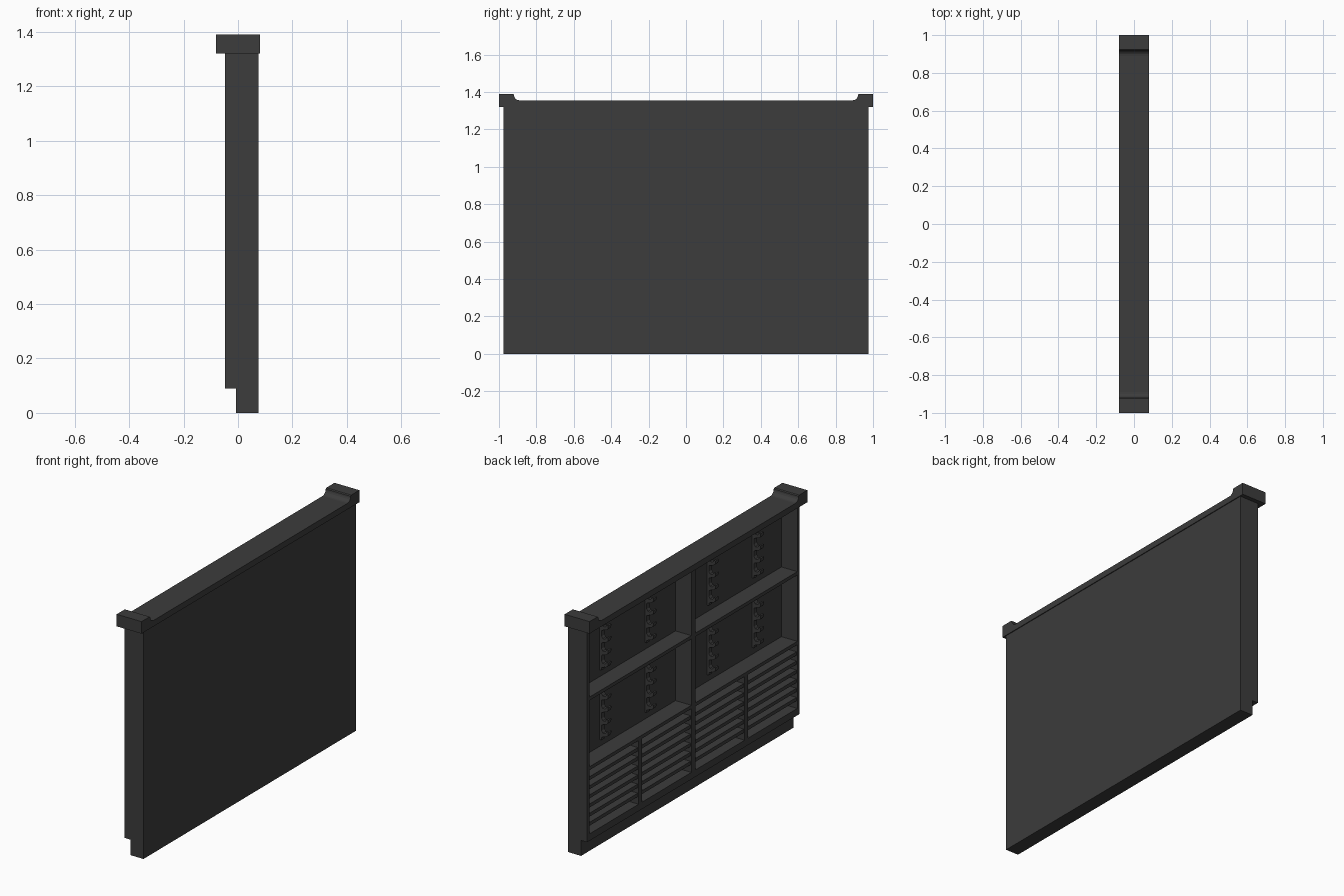
import bpy, bmesh
from math import sin, cos, pi

if "Cube" in bpy.data.objects:
    bpy.data.objects.remove(bpy.data.objects["Cube"])

mat = bpy.data.materials.new("dark_grey")
mat.diffuse_color = (0.045, 0.045, 0.045, 1)
mat.use_nodes = True
mat.node_tree.nodes["Principled BSDF"].inputs["Base Color"].default_value = mat.diffuse_color


def finish(name, bm):
    bmesh.ops.recalc_face_normals(bm, faces=bm.faces)
    me = bpy.data.meshes.new(name)
    bm.to_mesh(me)
    bm.free()
    me.materials.append(mat)
    ob = bpy.data.objects.new(name, me)
    bpy.context.collection.objects.link(ob)
    return ob


def box(name, x0, x1, y0, y1, z0, z1):
    bm = bmesh.new()
    bmesh.ops.create_cube(bm, size=1)
    for v in bm.verts:
        v.co = ((x0 + x1) / 2 + v.co.x * (x1 - x0),
                (y0 + y1) / 2 + v.co.y * (y1 - y0),
                (z0 + z1) / 2 + v.co.z * (z1 - z0))
    return finish(name, bm)


def prism(name, points, offset):
    bm = bmesh.new()
    face = bm.faces.new([bm.verts.new(p) for p in points])
    out = bmesh.ops.extrude_face_region(bm, geom=[face])
    verts = [g for g in out["geom"] if isinstance(g, bmesh.types.BMVert)]
    bmesh.ops.translate(bm, verts=verts, vec=offset)
    return finish(name, bm)


FRONT, BACK, REAR = -0.047, 0.055, 0.075
W, T = 0.975, 0.02
BASE, TOP = 0.09, 1.32
SHELVES = (0.51, 0.915)

# Back board and recessed plinth
box("back_board", BACK, REAR, -W, W, 0, TOP)
box("plinth", -0.008, BACK, -W, W, 0, BASE)

# Side panels, centre divider and horizontal boards
for s in (-1, 1):
    y0, y1 = sorted((s * W, s * (W - T)))
    box("side_panel", FRONT, BACK, y0, y1, BASE, TOP)
box("centre_divider", FRONT, BACK, -0.018, 0.018, BASE, TOP)
box("bottom_board", FRONT, BACK, -W + T, W - T, BASE, 0.13)
for z in SHELVES:
    box("shelf", FRONT, BACK, -W + T, W - T, z - 0.01, z + 0.01)

# Top rail with raised ends and concave fillets
end = [(1, 1.39), (0.925, 1.39)]
for i in range(6):
    a = pi / 2 * i / 5
    end.append((0.89 + 0.03 * cos(a), 1.385 - 0.03 * sin(a)))
outline = [(1, TOP)] + end + [(-y, z) for y, z in reversed(end)] + [(-1, TOP)]
prism("top_rail", [(-0.08, y, z) for y, z in outline], (0.16, 0, 0))

# Narrow slatted compartments along the bottom
for s in (-1, 1):
    box("lower_divider", FRONT, BACK, s * 0.487 - 0.015, s * 0.487 + 0.015,
        0.13, SHELVES[0] - 0.01)
    y0, y1 = sorted((s * 0.018, s * (W - T)))
    for i in range(1, 7):
        z = 0.13 + i * 0.053
        box("slat", FRONT + 0.005, BACK, y0, y1, z - 0.01, z + 0.01)


# Toothed hook strips: a back strip with rounded hooks
def hook_strip(y, z0):
    step = 0.072
    pts = [(BACK, z0), (BACK - 0.012, z0)]
    for i in range(4):
        z = z0 + i * step
        pts.append((BACK - 0.012, z + 0.015))
        for k in range(5):
            a = -pi / 2 + pi / 2 * k / 4
            pts.append((BACK - 0.03 - 0.025 * cos(a), z + 0.045 + 0.022 * sin(a)))
        pts += [(BACK - 0.055, z + 0.055), (BACK - 0.045, z + 0.055),
                (BACK - 0.035, z + 0.042), (BACK - 0.02, z + 0.042),
                (BACK - 0.012, z + 0.054)]
    pts += [(BACK - 0.012, z0 + 4 * step), (BACK, z0 + 4 * step)]
    prism("hook_strip", [(x, y - 0.014, z) for x, z in pts], (0, 0.028, 0))


for y in (-0.7, -0.285, 0.285, 0.7):
    for z0 in (0.56, 0.965):
        hook_strip(y, z0)
